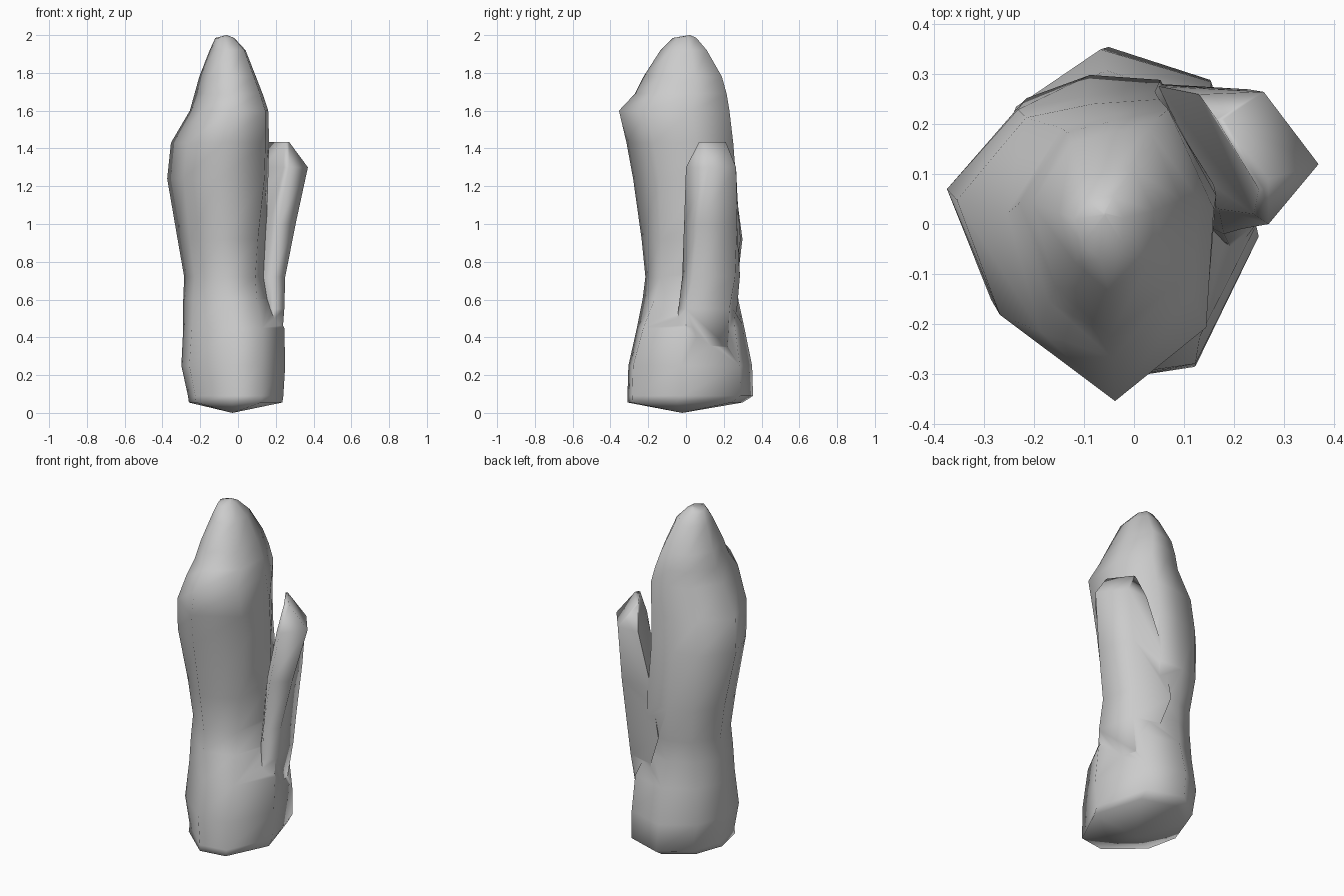
import bpy, bmesh, math

if "Cube" in bpy.data.objects:
    bpy.data.objects.remove(bpy.data.objects["Cube"])

def loft(name, rings, bottom_tip=None):
    """Skin a stack of equal-length 3D rings into a closed solid."""
    bm = bmesh.new()
    loops = [[bm.verts.new(p) for p in r] for r in rings]
    n = len(loops[0])
    for a, b in zip(loops, loops[1:]):
        for i in range(n):
            j = (i + 1) % n
            bm.faces.new((a[i], a[j], b[j], b[i]))
    if bottom_tip:
        tip = bm.verts.new(bottom_tip)
        for i in range(n):
            bm.faces.new((loops[0][(i + 1) % n], loops[0][i], tip))
    else:
        bm.faces.new(loops[0][::-1])
    bm.faces.new(loops[-1])
    bmesh.ops.recalc_face_normals(bm, faces=bm.faces)
    mesh = bpy.data.meshes.new(name)
    bm.to_mesh(mesh)
    bm.free()
    ob = bpy.data.objects.new(name, mesh)
    bpy.context.collection.objects.link(ob)
    return ob

def unit(pts):
    """Normalise an outline to the 0..1 box."""
    xs, ys = zip(*pts)
    return [((x - min(xs)) / (max(xs) - min(xs)), (y - min(ys)) / (max(ys) - min(ys)))
            for x, y in pts]

# Body outlines near the base and near the top
base = unit([(-.28, .07), (-.24, -.12), (-.04, -.30), (.12, -.275),
             (.24, -.02), (.15, .29), (-.06, .355), (-.22, .24)])
upper = unit([(-.375, .04), (-.285, -.21), (-.09, -.355), (.15, -.20),
              (.17, .05), (.05, .26), (-.09, .25), (-.23, .22)])

# z, blend from base to upper outline, x min, x max, y min, y max
body_rings = []
for z, t, x0, x1, y0, y1 in [
        (.055, 0, -.26, .235, -.31, .30),
        (.09, 0, -.265, .24, -.31, .355),
        (.25, 0, -.30, .25, -.305, .35),
        (.45, .1, -.29, .245, -.26, .31),
        (.60, .4, -.29, .17, -.23, .28),
        (.72, .6, -.285, .14, -.215, .28),
        (.92, .7, -.32, .15, -.235, .305),
        (1.24, 1, -.375, .16, -.28, .265),
        (1.43, 1, -.355, .165, -.315, .25),
        (1.60, 1, -.255, .16, -.355, .23),
        (1.69, 1, -.23, .13, -.27, .215),
        (1.78, 1, -.205, .095, -.225, .19),
        (1.92, 1, -.15, .04, -.135, .11),
        (1.985, 1, -.12, -.02, -.07, .055)]:
    ring = []
    for (ua, va), (ub, vb) in zip(base, upper):
        u, v = ua + (ub - ua) * t, va + (vb - va) * t
        ring.append((x0 + (x1 - x0) * u, y0 + (y1 - y0) * v, z))
    body_rings.append(ring)
body_rings.append([(-.06 + .05 * (x + .07), .02 + .05 * y, 2.0) for x, y, _ in body_rings[-1]])
body = loft("mitten_body", body_rings, (-.03, -.02, 0))

# Side thumb: front, outer, back, back-inner and front-inner corners per level
thumb_levels = [
    (.35, [(.20, -.06), (.23, 0), (.17, .22), (.05, .24), (.10, 0)]),
    (.55, [(.19, -.04), (.245, 0), (.20, .23), (.04, .27), (.14, 0)]),
    (.72, [(.18, -.02), (.25, .04), (.20, .26), (-.02, .285), (.13, .05)]),
    (1.0, [(.215, -.01), (.305, .07), (.23, .27), (.03, .28), (.17, .03)]),
    (1.3, [(.27, 0), (.37, .12), (.26, .265), (.13, .26), (.24, .02)]),
    (1.435, [(.26, .07), (.27, .09), (.18, .21), (.165, .21), (.25, .07)])]
thumb = loft("thumb", [[(x, y, z) for x, y in pts] for z, pts in thumb_levels])

# Fuse the thumb into the body, then shade smooth
mod = body.modifiers.new("fuse", 'BOOLEAN')
mod.operation = 'UNION'
mod.solver = 'EXACT'
mod.object = thumb
bpy.context.view_layer.objects.active = body
body.select_set(True)
bpy.ops.object.modifier_apply(modifier="fuse")
bpy.data.objects.remove(thumb)
bpy.ops.object.shade_smooth_by_angle(angle=math.radians(89))
